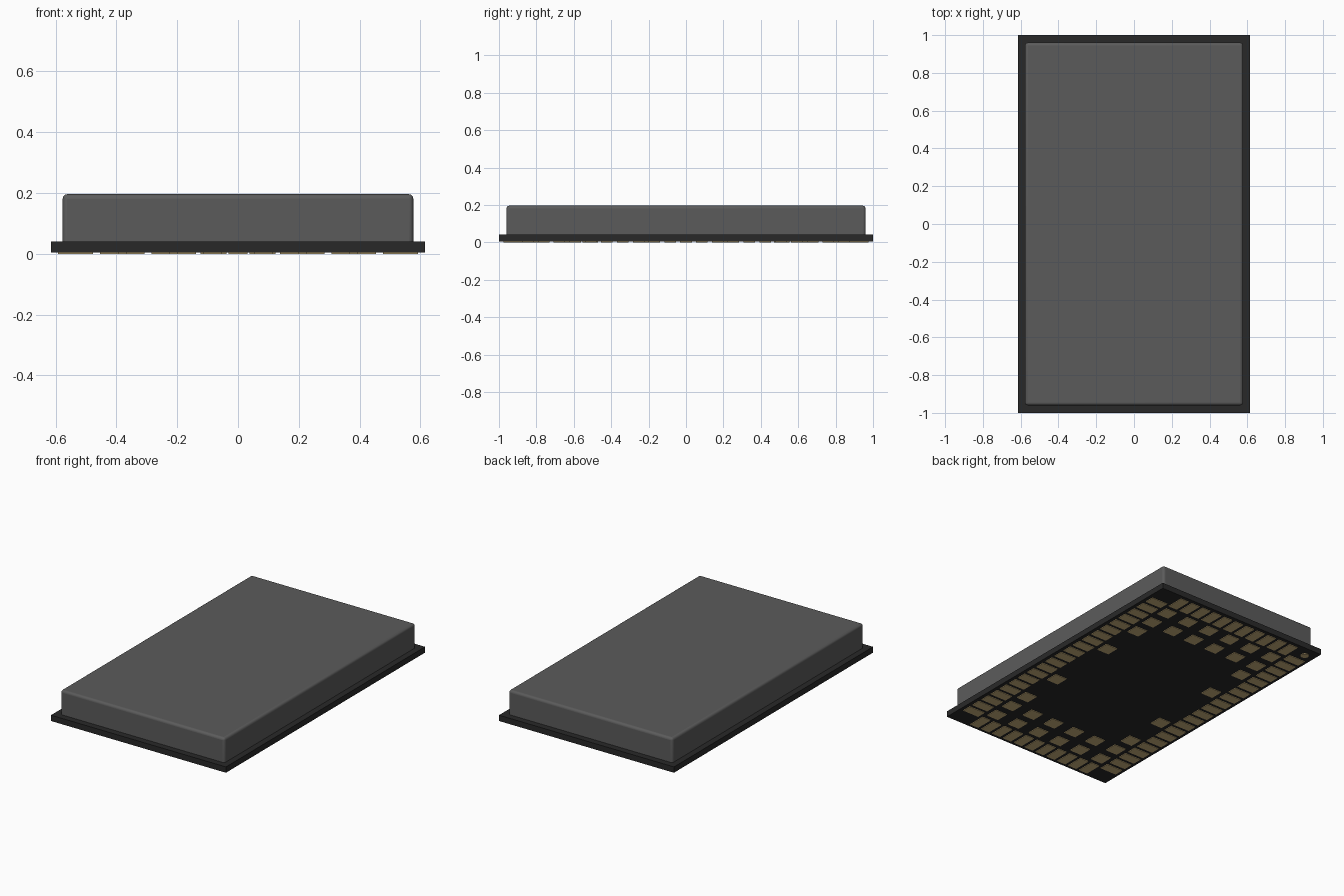
import bpy
import bmesh
from mathutils import Matrix, Vector

cube = bpy.data.objects.get("Cube")
if cube:
    bpy.data.objects.remove(cube, do_unlink=True)

MM = 2 / 26          # one millimetre in model units
PAD_Z = 0.004        # pad thickness


def material(name, rgb):
    mat = bpy.data.materials.new(name)
    mat.use_nodes = True
    mat.diffuse_color = (*rgb, 1)
    bsdf = next(n for n in mat.node_tree.nodes if n.type == 'BSDF_PRINCIPLED')
    bsdf.inputs["Base Color"].default_value = (*rgb, 1)
    return mat


shield_grey = material("shield grey", (0.105, 0.105, 0.105))
board_black = material("board black", (0.022, 0.022, 0.022))
pad_gold = material("pad gold", (0.6, 0.45, 0.21))


def add_box(bm, x, y, w, d, z0, z1):
    place = Matrix.Translation((x, y, (z0 + z1) / 2))
    size = Matrix.Diagonal(Vector((w, d, z1 - z0, 1)))
    bmesh.ops.create_cube(bm, size=1, matrix=place @ size)


def finish(bm, name, mat):
    mesh = bpy.data.meshes.new(name)
    bm.to_mesh(mesh)
    bm.free()
    mesh.materials.append(mat)
    obj = bpy.data.objects.new(name, mesh)
    bpy.context.collection.objects.link(obj)


def pad_group(name, centres, w, d):
    """One object holding equal rectangular pads; all sizes in millimetres."""
    bm = bmesh.new()
    for x, y in centres:
        add_box(bm, x * MM, y * MM, w * MM, d * MM, 0, PAD_Z)
    finish(bm, name, pad_gold)


# Circuit board
bm = bmesh.new()
add_box(bm, 0, 0, 16 * MM, 26 * MM, PAD_Z, 0.041)
finish(bm, "circuit_board", board_black)

# Metal shield can: flat walls, softly rounded edges
bm = bmesh.new()
add_box(bm, 0, 0, 1.154, 1.92, 0.041, 0.196)
upper = [e for e in bm.edges if max(v.co.z for v in e.verts) > 0.1]
rounded = bmesh.ops.bevel(bm, geom=upper, offset=0.015, segments=4, profile=0.5,
                          affect='EDGES')
for face in rounded["faces"]:
    face.smooth = face.calc_area() < 0.05
finish(bm, "shield_can", shield_grey)

# Contact pads along the long sides and the short ends
pad_group("side_pads",
          [(s * 6.95, k * 1.1) for s in (-1, 1) for k in range(-10, 11)], 1.5, 0.8)
pad_group("end_pads",
          [(k * 1.1, s * 11.95) for s in (-1, 1) for k in range(-5, 6)], 0.8, 1.5)

# Square ground pads: two full rows at each end, then pairs near the sides
columns = [1.05, 3.15, 5.25]
inner = [(x, y) for x in columns for y in (8.45, 10.25)]
inner += [(5.25, y) for y in (3.05, 6.65)]
pad_group("ground_pads",
          [(sx * x, sy * y) for x, y in inner for sx in (-1, 1) for sy in (-1, 1)], 1.1, 1.1)

# Round marker beside the first pad
bm = bmesh.new()
bmesh.ops.create_cone(bm, cap_ends=True, segments=16, radius1=0.025, radius2=0.025,
                      depth=PAD_Z, matrix=Matrix.Translation((-7.1 * MM, 12.1 * MM, PAD_Z / 2)))
finish(bm, "first_pad_marker", pad_gold)
